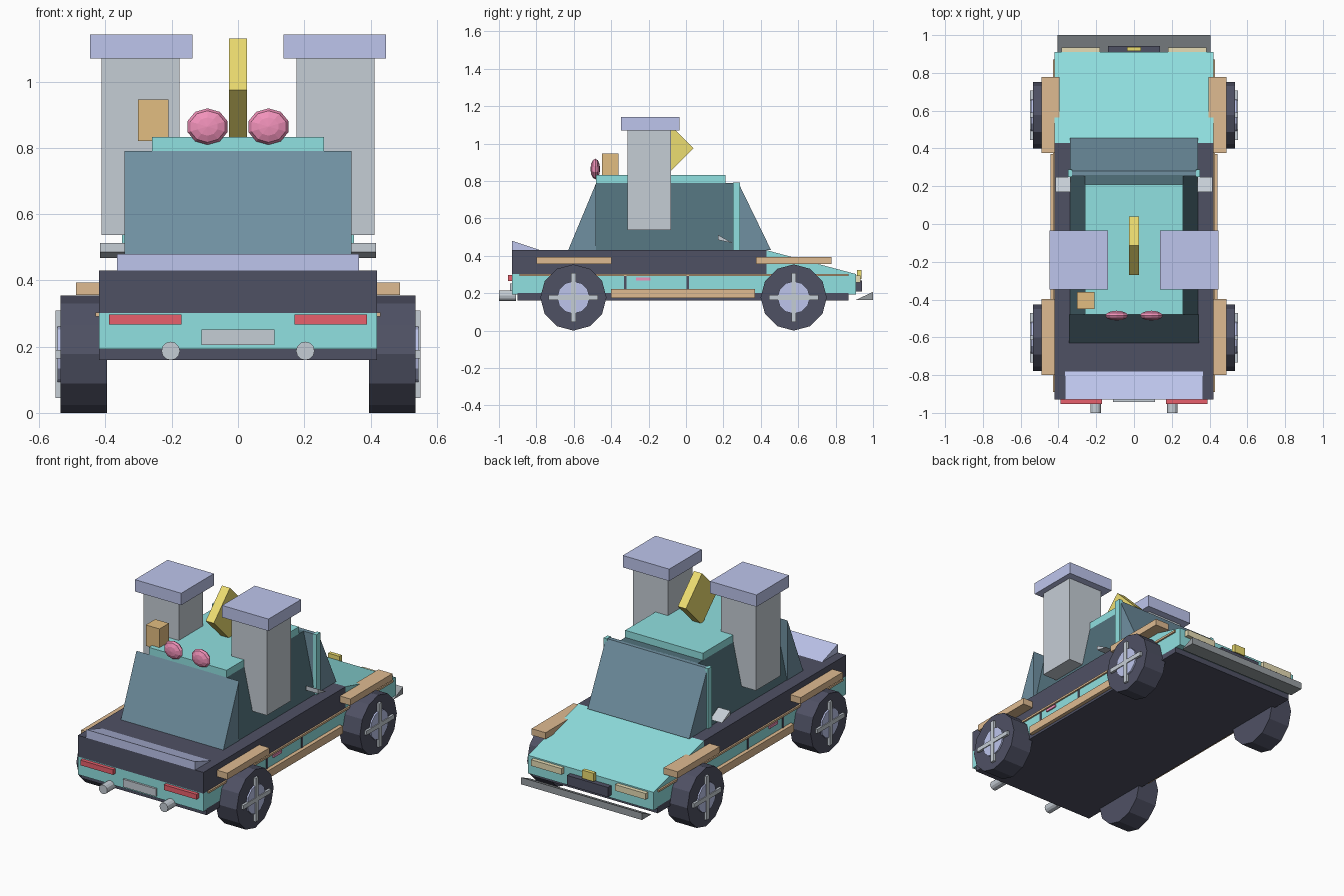
import bpy, bmesh
from math import pi, radians
from mathutils import Matrix

if "Cube" in bpy.data.objects:
    bpy.data.objects.remove(bpy.data.objects["Cube"])


def mat(name, hexa):
    m = bpy.data.materials.new(name)
    rgb = [(int(hexa[i:i + 2], 16) / 255) ** 2.2 for i in (0, 2, 4)]
    m.diffuse_color = (*rgb, 1)
    m.use_nodes = True
    m.node_tree.nodes["Principled BSDF"].inputs["Base Color"].default_value = m.diffuse_color
    return m


TEAL = mat("teal", "8fe0e0")
DARK = mat("dark", "505264")
GLASS = mat("glass", "6f8fa0")
SIDE = mat("side_glass", "52707a")
LAV = mat("lavender", "bcc4ec")
STONE = mat("light_grey", "c4ccd4")
TAN = mat("tan", "deba90")
RED = mat("red", "e8606c")
PINK = mat("pink", "f090b8")
YELLOW = mat("yellow", "ecdc70")
ORANGE = mat("orange", "e2bc80")
CREAM = mat("cream", "e6dcb4")
STEEL = mat("steel", "989ea2")


def finish(name, bm, material):
    bmesh.ops.recalc_face_normals(bm, faces=bm.faces)
    me = bpy.data.meshes.new(name)
    bm.to_mesh(me)
    bm.free()
    me.materials.append(material)
    ob = bpy.data.objects.new(name, me)
    bpy.context.collection.objects.link(ob)
    return ob


def prism(name, prof, x0, x1, material):
    """Extrude a (y, z) profile from x0 to x1."""
    bm = bmesh.new()
    a = [bm.verts.new((x0, y, z)) for y, z in prof]
    b = [bm.verts.new((x1, y, z)) for y, z in prof]
    n = len(prof)
    bm.faces.new(a)
    bm.faces.new(b[::-1])
    for i in range(n):
        bm.faces.new((a[i], a[(i + 1) % n], b[(i + 1) % n], b[i]))
    return finish(name, bm, material)


def box(name, x, y, z, material):
    return prism(name, [(y[0], z[0]), (y[1], z[0]), (y[1], z[1]), (y[0], z[1])], x[0], x[1], material)


def cyl(name, c, r, length, axis, sides, material):
    bm = bmesh.new()
    rot = Matrix.Rotation(pi / 2, 4, axis)
    bmesh.ops.create_cone(bm, cap_ends=True, segments=sides, radius1=r, radius2=r,
                          depth=length, matrix=Matrix.Translation(c) @ rot)
    return finish(name, bm, material)


# Body
box("chassis", (-.42, .42), (-.9, .87), (.16, .2), DARK)
box("lower_body", (-.42, .42), (-.93, .91), (.193, .302), TEAL)
box("upper_body", (-.42, .42), (-.93, .43), (.302, .43), DARK)
prism("hood", [(.43, .302), (.91, .302), (.43, .43)], -.42, .42, TEAL)
prism("spoiler", [(-.93, .43), (-.93, .48), (-.78, .43)], -.365, .365, LAV)

# Cabin with sloping side windows, front and back glass wedges
bm = bmesh.new()
lo = [bm.verts.new(p) for p in ((-.34, -.48, .43), (.34, -.48, .43), (.34, .26, .43), (-.34, .26, .43))]
hi = [bm.verts.new(p) for p in ((-.26, -.48, .79), (.26, -.48, .79), (.26, .26, .79), (-.26, .26, .79))]
bm.faces.new(lo)
bm.faces.new(hi)
for i in range(4):
    j = (i + 1) % 4
    bm.faces.new((lo[i], lo[j], hi[j], hi[i]))
finish("cabin", bm, SIDE)
prism("rear_window", [(-.63, .43), (-.48, .43), (-.48, .79)], -.343, .343, GLASS)
prism("windscreen", [(.255, .43), (.455, .43), (.28, .79), (.255, .79)], -.34, .34, GLASS)
box("roof", (-.26, .26), (-.48, .21), (.785, .833), TEAL)

# Roof details
prism("roof_fin", [(-.115, .82), (.04, .975), (-.115, 1.13), (-.27, .975)], -.027, .027, YELLOW)
box("roof_crate", (-.302, -.21), (-.45, -.36), (.82, .946), ORANGE)

# Back and front details on the centre line
box("rear_plate", (-.11, .11), (-.942, -.925), (.205, .252), STONE)
box("grille", (-.137, .137), (.9, .942), (.21, .268), DARK)
box("front_badge", (-.038, .038), (.915, .938), (.275, .325), YELLOW)
prism("front_bumper", [(.91, .165), (1.0, .165), (1.0, .207)], -.405, .405, STEEL)

# Mirrored parts
for s, side in ((1, "right"), (-1, "left")):
    def mbox(name, x, y, z, m):
        return box(f"{side}_{name}", sorted((s * x[0], s * x[1])), y, z, m)

    mbox("pillar", (.328, .35), (.25, .288), (.43, .793), TEAL)
    mbox("chimney", (.177, .412), (-.313, -.08), (.537, 1.072), STONE)
    mbox("chimney_cap", (.137, .447), (-.347, -.035), (1.07, 1.142), LAV)
    mbox("rear_fender", (.395, .489), (-.8, -.397), (.355, .394), TAN)
    mbox("front_fender", (.395, .489), (.375, .778), (.355, .394), TAN)
    mbox("side_skirt", (.41, .443), (-.4, .37), (.175, .222), TAN)
    mbox("trim_strip", (.41, .43), (-.89, .87), (.291, .303), TAN)
    mbox("rear_door_gap", (.41, .424), (-.331, -.318), (.222, .291), DARK)
    mbox("front_door_gap", (.41, .424), (.003, .017), (.222, .291), DARK)
    mbox("door_handle", (.41, .428), (-.268, -.19), (.268, .284), PINK)
    mbox("tail_light", (.17, .389), (-.952, -.925), (.266, .297), RED)
    mbox("headlight", (.18, .383), (.9, .934), (.257, .294), CREAM)
    prism(f"{side}_mirror", [(.17, .512), (.17, .485), (.25, .468)], s * .335, s * .416, STONE)
    cyl(f"{side}_exhaust", (s * .203, -.955, .187), .028, .09, 'X', 12, STONE)

    # Faceted oval lamp on the roof edge
    bm = bmesh.new()
    bmesh.ops.create_uvsphere(bm, u_segments=10, v_segments=6, radius=1)
    bm.transform(Matrix.Translation((s * .092, -.485, .864)) @ Matrix.Diagonal((.063, .026, .055, 1))
                 @ Matrix.Rotation(radians(90), 4, 'X'))
    finish(f"{side}_roof_lamp", bm, PINK)

    # Wheels with hub and crossed spokes
    for y, end in ((-.602, "rear"), (.576, "front")):
        cz = .177
        cyl(f"{side}_{end}_tyre", (s * .466, y, cz), .177, .14, 'Y', 12, DARK)
        cyl(f"{side}_{end}_hub", (s * .52, y, cz), .087, .05, 'Y', 12, LAV)
        mbox(f"{end}_spoke_upright", (.53, .55), (y - .013, y + .013), (cz - .132, cz + .132), STONE)
        mbox(f"{end}_spoke_level", (.53, .55), (y - .132, y + .132), (cz - .013, cz + .013), STONE)
